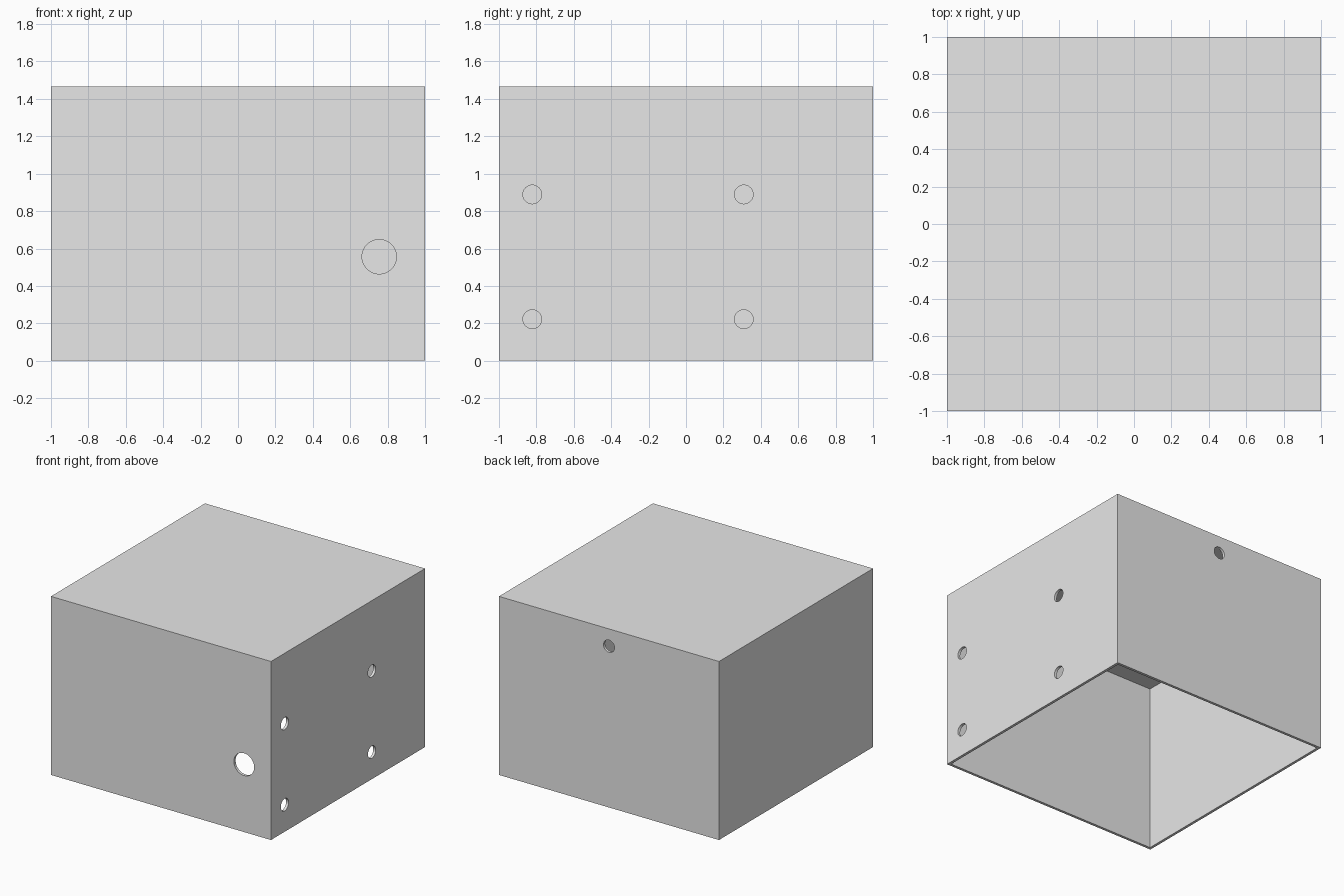
import bpy
from math import pi
from mathutils import Vector

start = bpy.data.objects.get("Cube")
if start:
    bpy.data.objects.remove(start, do_unlink=True)

HEIGHT = 1.467
WALL = 0.022
ROOF = 0.089
SMALL = 0.05     # small hole radius
LARGE = 0.092    # cable hole radius

grey = bpy.data.materials.new("light grey")
grey.use_nodes = True
grey.diffuse_color = (0.8, 0.8, 0.8, 1)
grey.node_tree.nodes["Principled BSDF"].inputs["Base Color"].default_value = (0.8, 0.8, 0.8, 1)


def block(name, low, high):
    """Axis-aligned box between two corners."""
    low, high = Vector(low), Vector(high)
    bpy.ops.mesh.primitive_cube_add(size=1)
    obj = bpy.context.object
    obj.name = name
    for v in obj.data.vertices:
        v.co = (low + high) / 2 + v.co * (high - low)
    obj.data.materials.append(grey)
    return obj


def drill(name, centre, radius, axis):
    """Round cutter passing through one wall."""
    turn = (0, pi / 2, 0) if axis == "x" else (pi / 2, 0, 0)
    bpy.ops.mesh.primitive_cylinder_add(vertices=48, radius=radius, depth=0.2,
                                        location=centre, rotation=turn)
    obj = bpy.context.object
    obj.name = name
    obj.data.materials.append(grey)
    return obj


def cut(target, cutter):
    """Subtract the cutter and discard it."""
    cutter.hide_render = True
    mod = target.modifiers.new("cut", "BOOLEAN")
    mod.operation = "DIFFERENCE"
    mod.solver = "EXACT"
    mod.object = cutter
    bpy.context.view_layer.objects.active = target
    bpy.ops.object.modifier_apply(modifier=mod.name)
    bpy.data.objects.remove(cutter, do_unlink=True)


# Hollow cover, open underneath
cover = block("box_cover", (-1, -1, 0), (1, 1, HEIGHT))
inner = 1 - WALL
cut(cover, block("cavity", (-inner, -inner, -0.2), (inner, inner, HEIGHT - ROOF)))

# Four mounting holes in the left wall
for y in (-0.822, 0.309):
    for z in (0.222, 0.889):
        cut(cover, drill("mounting_hole", (1, y, z), SMALL, "x"))

# Cable hole in the front, small hole high in the back
cut(cover, drill("cable_hole", (0.755, -1, 0.556), LARGE, "y"))
cut(cover, drill("back_hole", (0, 1, 1.325), SMALL, "y"))

# Smooth hole rims, sharp box edges
bpy.ops.object.select_all(action="DESELECT")
cover.select_set(True)
bpy.context.view_layer.objects.active = cover
bpy.ops.object.shade_smooth_by_angle(angle=pi / 6)
